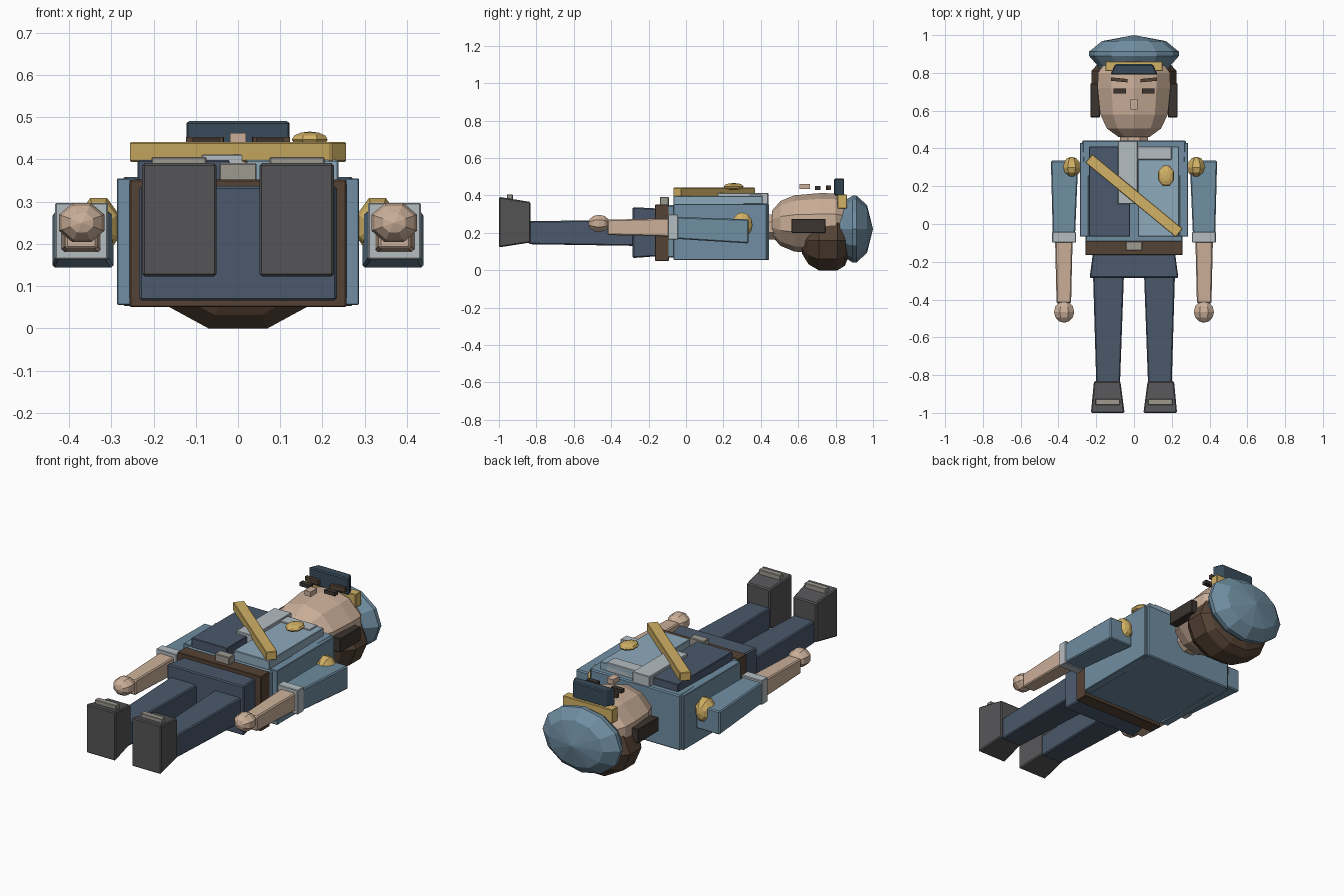
import bpy, bmesh, math
from mathutils import Matrix, Vector

if "Cube" in bpy.data.objects:
    bpy.data.objects.remove(bpy.data.objects["Cube"])

COLORS = {
    "blue": (0.16, 0.27, 0.36), "pale_blue": (0.27, 0.40, 0.50), "navy": (0.07, 0.10, 0.15),
    "skin": (0.60, 0.43, 0.32), "gold": (0.64, 0.44, 0.13), "brown": (0.09, 0.055, 0.035),
    "dark": (0.045, 0.035, 0.03), "shoe": (0.09, 0.09, 0.095), "silver": (0.46, 0.51, 0.54),
    "buckle": (0.34, 0.32, 0.28), "visor": (0.04, 0.07, 0.10),
}
MATS = {}
for key, rgb in COLORS.items():
    MATS[key] = bpy.data.materials.new(key)
    MATS[key].diffuse_color = (*rgb, 1)


def finish(name, bm, color, bevel=0.0):
    bmesh.ops.recalc_face_normals(bm, faces=bm.faces)
    mesh = bpy.data.meshes.new(name)
    bm.to_mesh(mesh)
    bm.free()
    ob = bpy.data.objects.new(name, mesh)
    bpy.context.collection.objects.link(ob)
    mesh.materials.append(MATS[color])
    if bevel:
        mod = ob.modifiers.new("Bevel", "BEVEL")
        mod.width, mod.segments = bevel, 1
    return ob


def taper(name, color, y0, a, y1, b, side=1, bevel=0.006):
    """Box between two rectangles (x0, x1, z0, z1) at y0 and y1; side -1 mirrors it."""
    bm = bmesh.new()
    ends = []
    for y, (xa, xb, za, zb) in ((y0, a), (y1, b)):
        ends.append([bm.verts.new((side * x, y, z))
                     for x, z in ((xa, za), (xb, za), (xb, zb), (xa, zb))])
    for i in range(4):
        j = (i + 1) % 4
        bm.faces.new((ends[0][i], ends[0][j], ends[1][j], ends[1][i]))
    bm.faces.new(ends[0])
    bm.faces.new(ends[1])
    return finish(name, bm, color, bevel)


def box(name, color, x, y, z, side=1, bevel=0.003):
    return taper(name, color, y[0], (*x, *z), y[1], (*x, *z), side, bevel)


def lathe(name, color, profile, n, zc, zscale, x=0.0, phase=0.5):
    """Rings (y, radius) around the y axis, flattened in z."""
    bm = bmesh.new()
    rings = []
    for y, r in profile:
        if r == 0:
            rings.append([bm.verts.new((x, y, zc))])
            continue
        rings.append([bm.verts.new((x + r * math.cos(t), y, zc + zscale * r * math.sin(t)))
                      for t in ((i + phase) * math.tau / n for i in range(n))])
    for p, q in zip(rings, rings[1:]):
        for i in range(n):
            j = (i + 1) % n
            vs = [p[i % len(p)], p[j % len(p)], q[j % len(q)], q[i % len(q)]]
            bm.faces.new(list(dict.fromkeys(vs)))
    for ring in (rings[0], rings[-1]):
        if len(ring) > 1:
            bm.faces.new(ring)
    return finish(name, bm, color)


def ball(name, color, center, radii, segs=8, rings=6, axis="Y"):
    bm = bmesh.new()
    turn = Matrix.Rotation(math.pi / 2, 4, "X") if axis == "Y" else Matrix()
    spin = Matrix.Rotation(math.pi / segs, 4, "Z")
    bmesh.ops.create_uvsphere(bm, u_segments=segs, v_segments=rings, radius=1,
                              matrix=turn @ spin)
    bmesh.ops.transform(bm, verts=bm.verts,
                        matrix=Matrix.Translation(center) @ Matrix.Diagonal((*radii, 1)))
    return finish(name, bm, color)


# Paired parts
for s, tag in ((1, "right"), (-1, "left")):
    taper("shoe_" + tag, "shoe", -1.0, (.05, .228, .122, .392),
          -.832, (.072, .212, .148, .365), s)
    box("shoe_buckle_" + tag, "buckle", (.075, .205), (-.958, -.926), (.37, .406), s)
    taper("leg_" + tag, "navy", -.84, (.074, .20, .139, .262),
          -.26, (.053, .217, .13, .27), s)
    taper("sleeve_" + tag, "blue", -.06, (.312, .43, .168, .285),
          .335, (.295, .44, .143, .272), s)
    box("cuff_" + tag, "silver", (.308, .433), (-.097, -.043), (.163, .297), s)
    taper("forearm_" + tag, "skin", -.42, (.333, .41, .188, .27),
          -.08, (.325, .418, .18, .278), s)
    ball("hand_" + tag, "skin", (s * .37, -.465, .25), (.058, .058, .05))
    ball("epaulette_" + tag, "gold", (s * .33, .30, .242), (.052, .056, .072))
    box("jacket_side_" + tag, "blue", (.24, .287), (-.067, .43), (.055, .355), s)
    box("sideburn_" + tag, "dark", (.18, .23), (.565, .745), (.198, .275), s)
    box("eye_" + tag, "dark", (.043, .108), (.69, .718), (.43, .45), s, 0)
    # Eyebrow, inner end lower
    brow = box("eyebrow_" + tag, "brown", (-.044, .044), (-.009, .009), (.43, .453), 1, 0)
    brow.location = (s * .078, .763, 0)
    brow.rotation_euler.z = s * .1

# Body
taper("pelvis", "navy", -.285, (-.235, .235, .065, .337), -.15, (-.217, .217, .075, .33))
box("belt", "brown", (-.257, .257), (-.165, -.09), (.05, .352))
box("belt_buckle", "buckle", (-.044, .044), (-.14, -.092), (.34, .391))
taper("torso", "blue", -.10, (-.257, .257, .068, .347), .443, (-.275, .275, .053, .358))
box("jacket_panel_left", "navy", (-.238, -.02), (-.067, .41), (.34, .398))
box("jacket_panel_right", "pale_blue", (.02, .238), (-.067, .41), (.34, .398))
box("shirt_front", "silver", (-.086, .02), (.105, .44), (.34, .412))
box("collar", "silver", (.0, .20), (.34, .41), (.35, .404))

# Diagonal sash and badge
sash = box("sash", "gold", (-.31, .31), (-.029, .029), (.394, .441))
sash.location = (0, .15, 0)
sash.rotation_euler.z = -math.radians(39.5)
ball("badge", "gold", (.17, .255, .447), (.046, .058, .019), axis="Z")

# Head
lathe("neck", "skin", [(.42, .08), (.52, .08)], 8, .23, .9)
lathe("head", "skin", [(.46, .085), (.505, .15), (.58, .188), (.72, .203), (.80, .20), (.87, .15)],
      10, .25, .80)
lathe("hair", "brown", [(.62, .10), (.655, .18), (.71, .225), (.81, .225), (.85, .19), (.875, .1)],
      10, .16, .75, phase=0)
box("nose", "skin", (-.019, .019), (.607, .663), (.435, .462), 1, 0)

# Cap with band and visor
lathe("cap", "blue", [(.80, .18), (.835, .19), (.89, .238), (.912, .238), (.968, .17), (1.0, 0)],
      12, .22, .75, phase=0)
box("cap_band", "gold", (-.152, .152), (.81, .86), (.33, .405))
taper("visor", "visor", .792, (-.125, .125, .40, .491), .846, (-.10, .10, .40, .491))

for m in bpy.data.materials:
    if m.users and not m.is_grease_pencil:
        m.use_nodes = True
        m.node_tree.nodes["Principled BSDF"].inputs["Base Color"].default_value = m.diffuse_color
